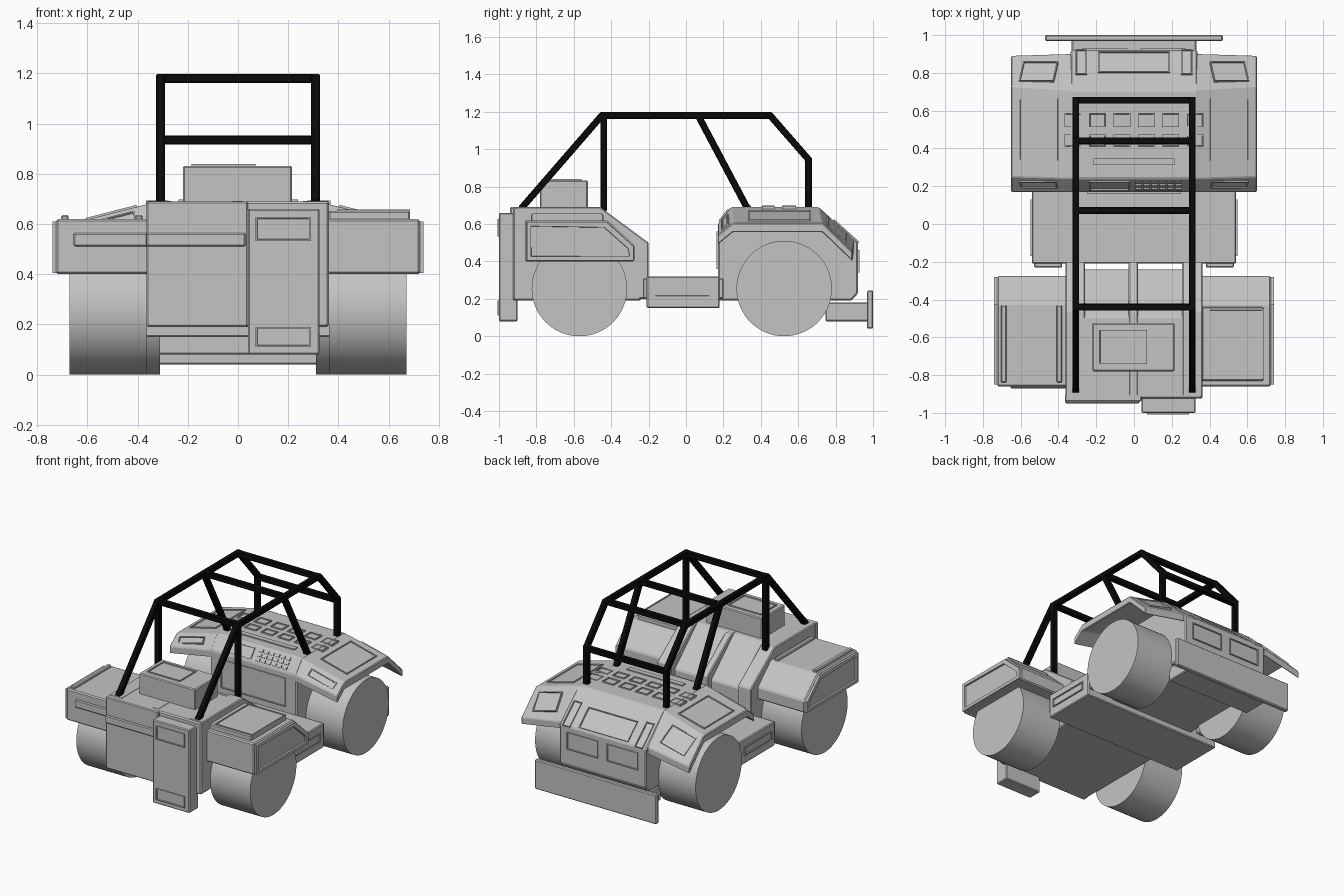
import bpy, bmesh, math
from mathutils import Vector

if "Cube" in bpy.data.objects:
    bpy.data.objects.remove(bpy.data.objects["Cube"])


def material(name, value):
    m = bpy.data.materials.new(name)
    m.use_nodes = True
    col = (value, value, value, 1)
    m.diffuse_color = col
    m.node_tree.nodes["Principled BSDF"].inputs["Base Color"].default_value = col
    return m


GREY = material("light grey", 0.55)
BLACK = material("cage black", 0.003)
X, Y, Z = Vector((1, 0, 0)), Vector((0, 1, 0)), Vector((0, 0, 1))


def finish(name, bm, mat=GREY, bevel=0):
    bmesh.ops.recalc_face_normals(bm, faces=bm.faces)
    me = bpy.data.meshes.new(name)
    bm.to_mesh(me)
    bm.free()
    ob = bpy.data.objects.new(name, me)
    bpy.context.collection.objects.link(ob)
    me.materials.append(mat)
    if bevel:
        mod = ob.modifiers.new("edge_bevel", "BEVEL")
        mod.width = bevel
        mod.limit_method = "ANGLE"
    return ob


def loft(name, first, second, bevel=0.0, inset=0.0):
    """Join two matching outlines; optionally sink a panel into the second."""
    bm = bmesh.new()
    a = [bm.verts.new(p) for p in first]
    b = [bm.verts.new(p) for p in second]
    bm.faces.new(a)
    end = bm.faces.new(b)
    for i in range(len(a)):
        j = (i + 1) % len(a)
        bm.faces.new((a[i], a[j], b[j], b[i]))
    bmesh.ops.recalc_face_normals(bm, faces=bm.faces)
    if inset:
        bmesh.ops.inset_region(bm, faces=[end], thickness=inset)
        bmesh.ops.inset_region(bm, faces=[end], thickness=0.002, depth=-0.012)
    return finish(name, bm, bevel=bevel)


def prism(name, x0, x1, profile, **kw):
    """Side profile (y, z) extruded across x."""
    return loft(name, [(x0, y, z) for y, z in profile], [(x1, y, z) for y, z in profile], **kw)


def box(name, x0, x1, y0, y1, z0, z1, bevel=0.006):
    return prism(name, x0, x1, [(y0, z0), (y1, z0), (y1, z1), (y0, z1)], bevel=bevel)


def panel(name, c, u, v, w, h, mirror=False, recess=True):
    """Thin framed plate lying on the plane spanned by u and v."""
    u, v, c = Vector(u).normalized(), Vector(v), Vector(c)
    n = u.cross(v).normalized()
    v = n.cross(u)
    for s in (1, -1) if mirror else (1,):
        bm = bmesh.new()
        rings = []
        for t in (-0.006, 0.008):
            ring = []
            for a, b in ((-1, -1), (1, -1), (1, 1), (-1, 1)):
                p = c + u * a * w / 2 + v * b * h / 2 + n * t
                ring.append(bm.verts.new((p.x * s, p.y, p.z)))
            rings.append(ring)
        lo, hi = rings
        bm.faces.new(lo)
        top = bm.faces.new(hi)
        for i in range(4):
            bm.faces.new((lo[i], lo[i - 1], hi[i - 1], hi[i]))
        bmesh.ops.recalc_face_normals(bm, faces=bm.faces)
        if recess:
            bmesh.ops.inset_region(bm, faces=[top], thickness=0.009)
            bmesh.ops.inset_region(bm, faces=[top], thickness=0.001, depth=-0.007)
        finish(name, bm)


def tube(name, points, r=0.018):
    """Square-section bars along a path, overlapping at the joints."""
    for p, q in zip(points, points[1:]):
        p, q = Vector(p), Vector(q)
        d = (q - p).normalized()
        side = X if abs(d.x) < 0.5 else Y
        up = d.cross(side)
        offs = [side * a * r + up * b * r for a, b in ((-1, -1), (1, -1), (1, 1), (-1, 1))]
        ob = loft(name, [p + o - d * r * 0.6 for o in offs], [q + o + d * r * 0.6 for o in offs], bevel=0.004)
        ob.data.materials[0] = BLACK


# Front body, seat backs and the ribs around them
seat_line = [(-0.925, 0.19), (-0.925, 0.69), (-0.49, 0.69), (-0.24, 0.46), (-0.24, 0.19)]
rib_line = [(-0.91, 0.2), (-0.91, 0.692), (-0.46, 0.692), (-0.2, 0.5), (-0.2, 0.2)]
prism("front_body", -0.363, 0.363, seat_line, bevel=0.008)
for x0, x1 in ((-0.363, -0.26), (-0.028, 0.022), (0.255, 0.363)):
    prism("seat_rib", x0, x1, rib_line, bevel=0.006)
box("front_panel", -0.365, 0.04, -0.94, -0.9, 0.19, 0.69)
box("front_trim", -0.365, 0.03, -0.95, -0.93, 0.51, 0.565)
box("fender_trim", -0.655, -0.36, -0.87, -0.84, 0.51, 0.565)
box("front_locker", 0.04, 0.325, -1.0, -0.9, 0.08, 0.66)
panel("locker_panel", (0.18, -1.0, 0.58), X, Z, 0.22, 0.095)
panel("locker_panel", (0.18, -1.0, 0.15), X, Z, 0.22, 0.08)

# Top box
box("top_box", -0.22, 0.215, -0.78, -0.525, 0.68, 0.832)
panel("top_box_lid", (-0.058, -0.65, 0.832), X, Y, 0.255, 0.18)

# Front fenders with raised sides
fender_line = [(-0.86, 0.4), (-0.86, 0.62), (-0.42, 0.62), (-0.275, 0.485), (-0.275, 0.4)]
side_line = [(-0.85, 0.405), (-0.85, 0.61), (-0.425, 0.61), (-0.28, 0.48), (-0.28, 0.405)]
for s in (1, -1):
    prism("front_fender", s * 0.355, s * 0.725, fender_line, bevel=0.008)
    prism("fender_side", s * 0.72, s * 0.74, side_line, inset=0.03)
box("fender_lid", 0.36, 0.685, -0.83, -0.44, 0.6, 0.652)
panel("fender_lid_panel", (0.54, -0.635, 0.65), X, Y, 0.29, 0.37)
for x in (-0.69, -0.395):
    box("fender_top_strip", x - 0.015, x + 0.015, -0.84, -0.43, 0.61, 0.636)

# Middle floor
box("floor", -0.54, 0.54, -0.21, 0.18, 0.15, 0.32)
panel("floor_side_panel", (0.54, -0.02, 0.24), Y, Z, 0.3, 0.06, mirror=True)
for s in (1, -1):
    box("floor_step", s * 0.38, s * 0.53, -0.23, 0.2, 0.2, 0.31)

# Rear body with sloped dash and hood
hood_line = [(0.17, 0.19), (0.17, 0.6), (0.24, 0.69), (0.71, 0.69), (0.92, 0.5), (0.92, 0.23), (0.885, 0.19)]
prism("rear_body", -0.335, 0.335, hood_line, bevel=0.008)
box("bumper_bracket", -0.33, 0.33, 0.745, 0.975, 0.08, 0.18)
box("rear_bumper", -0.47, 0.47, 0.968, 1.0, 0.04, 0.245)

# Rear fenders, thin shells falling outwards from the hood
inner = [(0.17, 0.6), (0.24, 0.69), (0.71, 0.69), (0.9, 0.51)]
outer = [(0.17, 0.54), (0.25, 0.605), (0.73, 0.605), (0.89, 0.45)]


def shell(x, line):
    return [(x, y, z) for y, z in line] + [(x, y, z - 0.05) for y, z in reversed(line)]


for s in (1, -1):
    loft("rear_fender", shell(s * 0.32, inner), shell(s * 0.65, outer), bevel=0.005)
out = (0.33, 0, -0.085)
panel("fender_top_panel", (0.505, 0.5, 0.642), out, Y, 0.21, 0.33, mirror=True)
panel("fender_rear_panel", (0.505, 0.805, 0.565), out, (0, 0.18, -0.17), 0.19, 0.14, mirror=True)
panel("fender_front_panel", (0.505, 0.21, 0.606), out, (0, 0.07, 0.075), 0.2, 0.05, mirror=True)

# Hood details
for y, depth in ((0.55, 0.075), (0.44, 0.065)):
    for i in range(6):
        panel("hood_vent", (-0.322 + 0.129 * i, y, 0.69 - (0.004 if i in (0, 5) else 0)), X, Y, 0.09, depth)
panel("hood_strip", (0, 0.33, 0.69), X, Y, 0.43, 0.035, recess=False)
back = (0, 0.21, -0.19)
panel("hood_rear_panel", (0, 0.855, 0.559), X, back, 0.38, 0.15)
panel("hood_rear_strip", (0.28, 0.855, 0.559), X, back, 0.06, 0.18, mirror=True)
panel("rear_window", (0.155, 0.92, 0.4), -X, Z, 0.24, 0.12, mirror=True)

# Dash details
slope = Vector((0, 0.07, 0.09))
panel("dash_screen", (-0.13, 0.205, 0.645), X, slope, 0.21, 0.08)
for row in (-1, 0, 1):
    for i in range(6):
        c = Vector((0.025 + 0.042 * i, 0.205, 0.645)) + slope * row * 0.27
        panel("dash_key", c, X, slope, 0.032, 0.02, recess=False)
panel("dash_lower_panel", (0, 0.17, 0.46), X, Z, 0.5, 0.2)

# Wheels
for y, x in ((-0.57, 0.517), (0.525, 0.465)):
    for s in (1, -1):
        bpy.ops.mesh.primitive_cylinder_add(vertices=64, radius=0.255, depth=0.31,
                                            location=(s * x, y, 0.255), rotation=(0, math.pi / 2, 0))
        wheel = bpy.context.object
        wheel.name = "wheel"
        wheel.data.materials.append(GREY)
        bpy.ops.object.shade_smooth_by_angle(angle=math.radians(30))

# Roll cage
for x in (-0.308, 0.308):
    tube("cage_rail", [(x, y, z) for y, z in
                       ((-0.875, 0.69), (-0.45, 1.18), (0.45, 1.18), (0.655, 0.945), (0.655, 0.68))])
    tube("cage_front_post", [(x, -0.44, 0.68), (x, -0.44, 1.18)])
    tube("cage_brace", [(x, 0.065, 1.18), (x, 0.33, 0.68)])
for y, z in ((-0.44, 1.18), (0.072, 1.18), (0.44, 1.18), (0.655, 0.935)):
    tube("cage_crossbar", [(-0.305, y, z), (0.305, y, z)])
